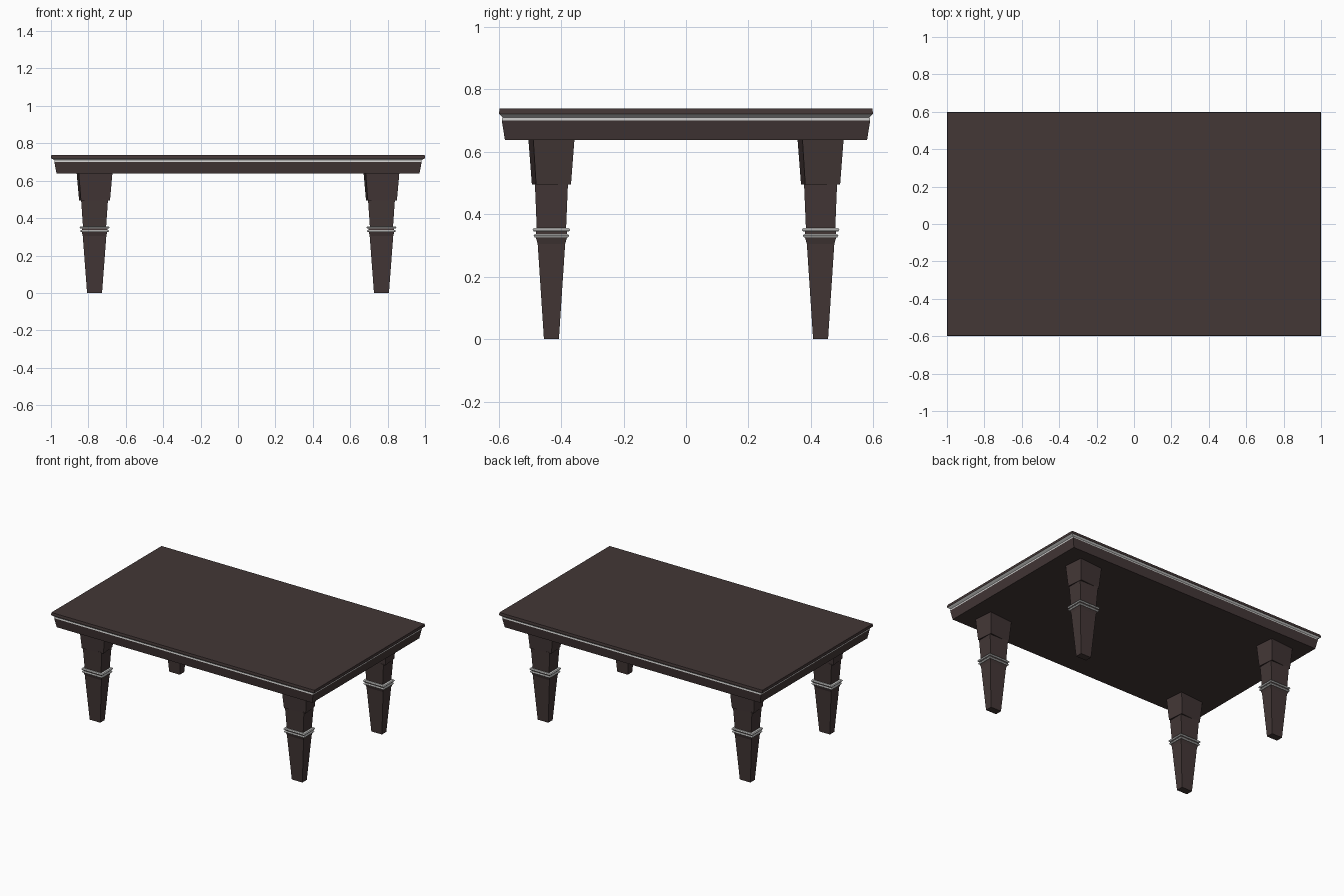
import bpy
import bmesh
from math import cos, sin, radians

cube = bpy.data.objects.get("Cube")
if cube:
    bpy.data.objects.remove(cube, do_unlink=True)


def make_material(name, rgb):
    mat = bpy.data.materials.new(name)
    mat.use_nodes = True
    color = (*rgb, 1)
    mat.diffuse_color = color
    mat.node_tree.nodes["Principled BSDF"].inputs["Base Color"].default_value = color
    return mat


WOOD = make_material("dark wood", (0.056, 0.038, 0.037))
SILVER = make_material("silver trim", (0.62, 0.62, 0.61))


def stack(name, sections, mat, center=(0, 0), turn=0):
    """Loft rectangles given as (half x, half y, z) into a closed solid."""
    bm = bmesh.new()
    c, s = cos(radians(turn)), sin(radians(turn))
    rings = []
    for hx, hy, z in sections:
        corners = [(-hx, -hy), (hx, -hy), (hx, hy), (-hx, hy)]
        rings.append([bm.verts.new((center[0] + x * c - y * s,
                                    center[1] + x * s + y * c, z))
                      for x, y in corners])
    bm.faces.new(rings[0][::-1])
    bm.faces.new(rings[-1])
    for low, high in zip(rings, rings[1:]):
        for i in range(4):
            j = (i + 1) % 4
            bm.faces.new((low[i], low[j], high[j], high[i]))
    bmesh.ops.recalc_face_normals(bm, faces=bm.faces)
    mesh = bpy.data.meshes.new(name)
    bm.to_mesh(mesh)
    bm.free()
    mesh.materials.append(mat)
    obj = bpy.data.objects.new(name, mesh)
    bpy.context.collection.objects.link(obj)
    return obj


# Table top: tapered apron, silver trim, overhanging slab
stack("apron", [(0.97, 0.58, 0.638), (0.982, 0.59, 0.70)], WOOD)
stack("top_trim", [(0.982, 0.59, 0.70), (0.982, 0.588, 0.71),
                   (0.999, 0.598, 0.72)], SILVER)
stack("table_top", [(1.0, 0.599, 0.72), (0.998, 0.597, 0.738)], WOOD)

# Four legs, each with a slightly turned block and a double silver collar
for side, sx in (("left", 1), ("right", -1)):
    for end, sy in (("front", -1), ("back", 1)):
        prefix = f"{end}_{side}_leg"
        spot = (sx * 0.767, sy * 0.431)
        stack(prefix + "_block", [(0.078, 0.056, 0.495), (0.09, 0.066, 0.638)],
              WOOD, spot, turn=5)
        stack(prefix, [(0.04, 0.024, 0), (0.063, 0.044, 0.305),
                       (0.068, 0.05, 0.325), (0.068, 0.05, 0.345),
                       (0.062, 0.047, 0.355), (0.072, 0.053, 0.5)], WOOD, spot)
        for name, z, grow in (("_lower_collar", 0.331, 0), ("_upper_collar", 0.35, 0.003)):
            hx, hy = 0.077 + grow, 0.057 + grow
            stack(prefix + name, [(hx - 0.004, hy - 0.004, z - 0.006), (hx, hy, z),
                                  (hx - 0.004, hy - 0.004, z + 0.006)], SILVER, spot)
